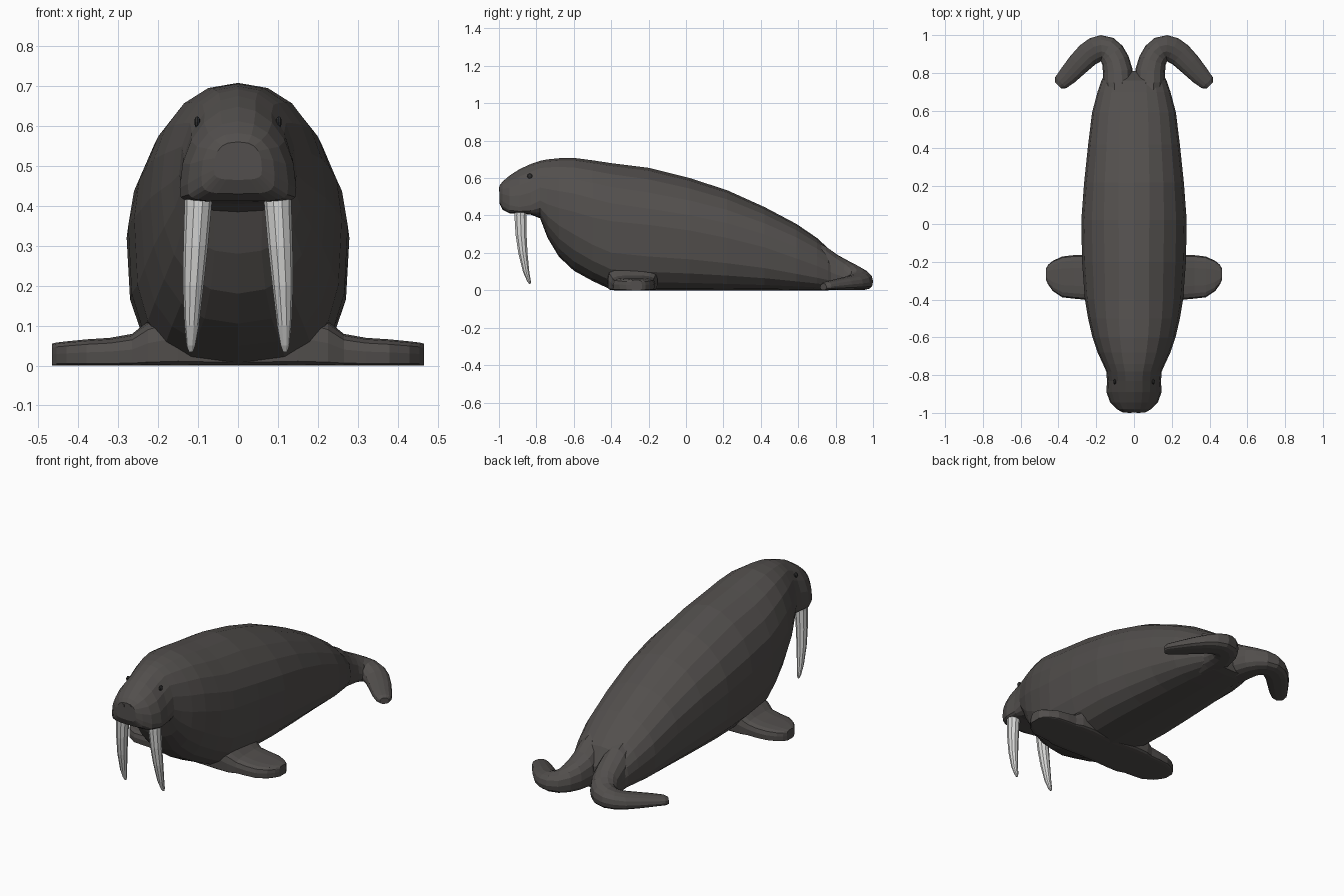
import bpy, bmesh, math
from mathutils import Vector


def material(name, rgb):
    m = bpy.data.materials.new(name)
    m.diffuse_color = (*rgb, 1)
    return m


HIDE = material("dark_hide", (0.085, 0.078, 0.074))
IVORY = material("ivory", (0.68, 0.68, 0.67))
EYE = material("eye_black", (0.03, 0.03, 0.03))


def spow(v, p):
    return math.copysign(abs(v) ** p, v)


def ring(center, side, w, top, mid, bot, p_top=1.0, p_bot=0.6, n=20):
    """Upright rounded section: widest at mid, squarer underneath."""
    side = Vector((*side, 0)).normalized()
    pts = []
    for i in range(n):
        a = 2 * math.pi * i / n
        c, s = math.cos(a), math.sin(a)
        c = 0 if abs(c) < 1e-6 else c
        s = 0 if abs(s) < 1e-6 else s
        p = p_top if s >= 0 else p_bot
        h = top - mid if s >= 0 else mid - bot
        pts.append(Vector((*center, mid)) + side * (w * spow(c, p)) + Vector((0, 0, h * spow(s, p))))
    return pts


def finish(name, bm, mat, mirror):
    bmesh.ops.recalc_face_normals(bm, faces=bm.faces)
    me = bpy.data.meshes.new(name)
    bm.to_mesh(me)
    bm.free()
    me.materials.append(mat)
    ob = bpy.data.objects.new(name, me)
    bpy.context.collection.objects.link(ob)
    if mirror:
        ob.modifiers.new("mirror", 'MIRROR').use_mirror_merge = False
    return ob


def loft(name, rings, mat, mirror=False):
    bm = bmesh.new()
    vs = [[bm.verts.new(p) for p in r] for r in rings]
    n = len(vs[0])
    for a, b in zip(vs, vs[1:]):
        for i in range(n):
            j = (i + 1) % n
            bm.faces.new((a[i], a[j], b[j], b[i]))
    bm.faces.new(vs[0])
    bm.faces.new(vs[-1])
    return finish(name, bm, mat, mirror)


# Body and head: y, half width, top, widest height, bottom, top and bottom squareness
body = [
    (-0.997, 0.060, 0.560, 0.49, 0.465, 0.75, 0.6),
    (-0.980, 0.092, 0.582, 0.475, 0.430, 0.85, 0.5),
    (-0.945, 0.126, 0.612, 0.455, 0.412, 0.98, 0.4),
    (-0.89, 0.146, 0.648, 0.445, 0.410, 1.02, 0.35),
    (-0.83, 0.143, 0.675, 0.455, 0.405, 1.0, 0.45),
    (-0.78, 0.147, 0.692, 0.48, 0.385, 0.95, 0.75),
    (-0.74, 0.165, 0.700, 0.46, 0.28, 0.92, 0.88),
    (-0.68, 0.193, 0.706, 0.44, 0.18, 0.92, 0.88),
    (-0.60, 0.220, 0.708, 0.42, 0.105, 0.92, 0.82),
    (-0.50, 0.243, 0.695, 0.39, 0.05, 0.94, 0.72),
    (-0.40, 0.260, 0.680, 0.37, 0.003, 1.0, 0.66),
    (-0.20, 0.275, 0.655, 0.35, 0.0, 1.07, 0.62),
    (0.02, 0.279, 0.600, 0.32, 0.0, 1.05, 0.62),
    (0.22, 0.264, 0.535, 0.28, 0.0, 1.0, 0.62),
    (0.42, 0.243, 0.445, 0.23, 0.0, 0.97, 0.62),
    (0.59, 0.222, 0.355, 0.17, 0.0, 0.93, 0.62),
    (0.70, 0.193, 0.280, 0.13, 0.0, 0.9, 0.62),
    (0.76, 0.172, 0.225, 0.105, 0.0, 0.85, 0.62),
    (0.81, 0.145, 0.130, 0.07, 0.005, 0.85, 0.62),
]
loft("body", [ring((0, y), (1, 0), w, t, m, b, pt, pb) for y, w, t, m, b, pt, pb in body], HIDE)

# Front flippers with a flat sole meeting under the chest: x, centre y, half breadth, top
front = [
    (0.00, -0.285, 0.125, 0.10),
    (0.15, -0.285, 0.135, 0.14),
    (0.225, -0.285, 0.133, 0.112),
    (0.265, -0.282, 0.118, 0.080),
    (0.32, -0.280, 0.115, 0.070),
    (0.38, -0.280, 0.108, 0.066),
    (0.43, -0.275, 0.080, 0.061),
    (0.455, -0.268, 0.052, 0.058),
    (0.466, -0.266, 0.030, 0.055),
]
loft("front_flippers", [ring((x, y), (0, 1), w, t, t * 0.5, 0, 0.6, 0.2, 14)
                        for x, y, w, t in front], HIDE, True)

# Rear flippers sweep backwards and curl outwards: x, y, half breadth, top
rear = [
    (0.085, 0.68, 0.070, 0.27),
    (0.084, 0.75, 0.080, 0.235),
    (0.086, 0.81, 0.079, 0.190),
    (0.098, 0.865, 0.073, 0.158),
    (0.117, 0.900, 0.071, 0.137),
    (0.143, 0.924, 0.070, 0.118),
    (0.173, 0.931, 0.069, 0.105),
    (0.205, 0.922, 0.068, 0.094),
    (0.245, 0.896, 0.065, 0.082),
    (0.295, 0.846, 0.060, 0.070),
    (0.350, 0.786, 0.051, 0.055),
    (0.388, 0.748, 0.041, 0.045),
    (0.402, 0.734, 0.024, 0.036),
]
rings = []
for i, (x, y, w, t) in enumerate(rear):
    a, b = rear[max(i - 1, 0)], rear[min(i + 1, len(rear) - 1)]
    rings.append(ring((x, y), (b[1] - a[1], a[0] - b[0]), w, t, t * 0.45, 0.002, 0.9, 0.7, 14))
loft("rear_flippers", rings, HIDE, True)

# Tusks: x, y, z, radius
tusk = [
    (0.098, -0.882, 0.45, 0.036),
    (0.100, -0.885, 0.40, 0.034),
    (0.106, -0.882, 0.30, 0.031),
    (0.112, -0.872, 0.20, 0.026),
    (0.116, -0.855, 0.10, 0.018),
    (0.118, -0.840, 0.05, 0.011),
    (0.118, -0.835, 0.034, 0.005),
]
loft("tusks", [[Vector((x + r * math.cos(k * math.pi / 5), y + r * math.sin(k * math.pi / 5), z))
                for k in range(10)] for x, y, z, r in tusk], IVORY, True)

# Eyes, nearly flush with the head
bm = bmesh.new()
bmesh.ops.create_uvsphere(bm, u_segments=10, v_segments=6, radius=1)
bmesh.ops.scale(bm, vec=(0.008, 0.014, 0.014), verts=bm.verts)
bmesh.ops.translate(bm, vec=(0.102, -0.835, 0.61), verts=bm.verts)
finish("eyes", bm, EYE, True)

# Nostrils: thin hexagonal plates on the nose
bm = bmesh.new()
bmesh.ops.create_cone(bm, cap_ends=True, segments=6, radius1=0.012, radius2=0.012, depth=0.009)
tilt = Vector((0, -1, 0)).to_track_quat('Z', 'Y').to_matrix()
bmesh.ops.rotate(bm, matrix=tilt, verts=bm.verts)
bmesh.ops.translate(bm, vec=(0.023, -0.9955, 0.541), verts=bm.verts)
finish("nostrils", bm, HIDE, True)
